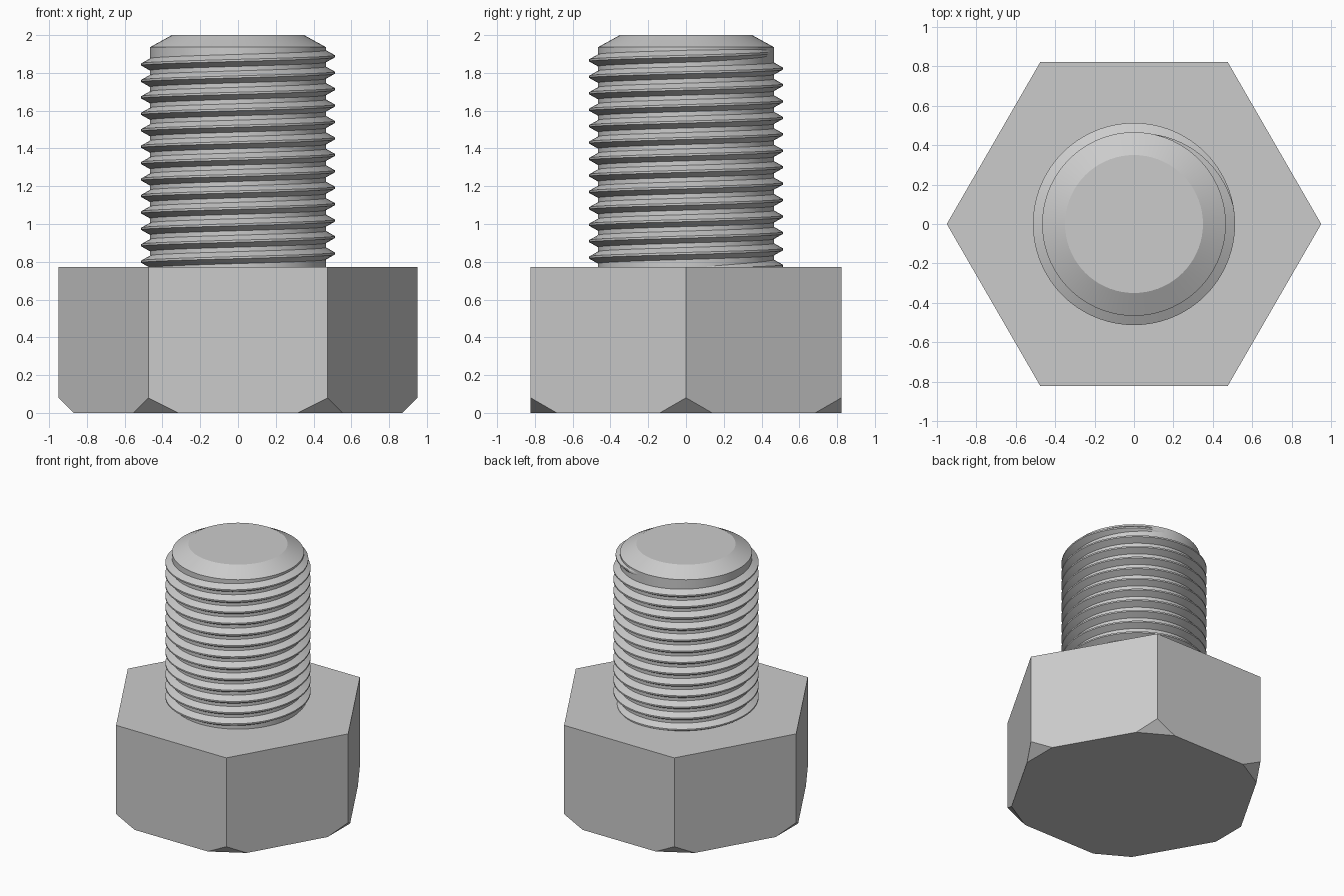
import bpy, bmesh, math
from mathutils import Vector

cube = bpy.data.objects.get("Cube")
if cube:
    bpy.data.objects.remove(cube, do_unlink=True)

steel = bpy.data.materials.new("light_grey_steel")
steel.use_nodes = True
GREY = (0.6, 0.6, 0.6, 1)
steel.diffuse_color = GREY
steel.node_tree.nodes["Principled BSDF"].inputs["Base Color"].default_value = GREY

HEAD_R, HEAD_H, CUT = 0.95, 0.772, 0.08
CORE_R, CREST_R, SUNK_R = 0.466, 0.513, 0.461
SEGS, PITCH = 72, 0.087


def finish(bm, name, smooth=False):
    bmesh.ops.recalc_face_normals(bm, faces=bm.faces)
    mesh = bpy.data.meshes.new(name)
    bm.to_mesh(mesh)
    bm.free()
    mesh.materials.append(steel)
    obj = bpy.data.objects.new(name, mesh)
    bpy.context.collection.objects.link(obj)
    if smooth:
        bpy.ops.object.select_all(action='DESELECT')
        obj.select_set(True)
        bpy.context.view_layer.objects.active = obj
        bpy.ops.object.shade_smooth_by_angle(angle=math.radians(25))
    return obj


def ring(bm, radius, z, count):
    return [bm.verts.new((radius * math.cos(math.tau * i / count),
                          radius * math.sin(math.tau * i / count), z))
            for i in range(count)]


def bridge(bm, a, b):
    for i in range(len(a)):
        j = (i + 1) % len(a)
        bm.faces.new((a[i], a[j], b[j], b[i]))


# Hexagonal head with each lower corner sliced off at 45 degrees
bm = bmesh.new()
low, high = ring(bm, HEAD_R, 0, 6), ring(bm, HEAD_R, HEAD_H, 6)
bridge(bm, low, high)
bm.faces.new(low)
bm.faces.new(high)
for i in range(6):
    a = math.tau * i / 6
    out = Vector((math.cos(a), math.sin(a), 0))
    res = bmesh.ops.bisect_plane(
        bm, geom=bm.verts[:] + bm.edges[:] + bm.faces[:],
        plane_co=out * (HEAD_R - CUT), plane_no=out - Vector((0, 0, 1)),
        clear_outer=True)
    edges = [e for e in res["geom_cut"] if isinstance(e, bmesh.types.BMEdge)]
    bmesh.ops.holes_fill(bm, edges=edges)
finish(bm, "hex_head")

# Shaft core with chamfered tip
bm = bmesh.new()
profile = [(CORE_R, 0.7), (CORE_R, 1.936), (0.35, 2.0)]
rings = [ring(bm, r, z, SEGS) for r, z in profile]
for a, b in zip(rings, rings[1:]):
    bridge(bm, a, b)
bm.faces.new(rings[0])
bm.faces.new(rings[-1])
finish(bm, "shaft_core", smooth=True)

# Right-handed helical ridge, fading into the core at both ends
bm = bmesh.new()
steps = int(SEGS * (13 + 85 / 360))
fade = SEGS * 0.21
crest_half, base_half = 0.0055, 0.0345
sections = []
for s in range(steps + 1):
    f = min(1, s / fade, (steps - s) / fade)
    a = math.tau * s / SEGS
    z = 0.757 + PITCH * s / SEGS
    crest = SUNK_R + (CREST_R - SUNK_R) * max(f, 0.02)
    base = base_half * (0.6 + 0.4 * f)
    section = [(SUNK_R, -base), (crest, -crest_half),
               (crest, crest_half), (SUNK_R, base)]
    sections.append([bm.verts.new((r * math.cos(a), r * math.sin(a), z + dz))
                     for r, dz in section])
for a, b in zip(sections, sections[1:]):
    bridge(bm, a, b)
bm.faces.new(sections[0])
bm.faces.new(sections[-1])
finish(bm, "screw_thread", smooth=True)
